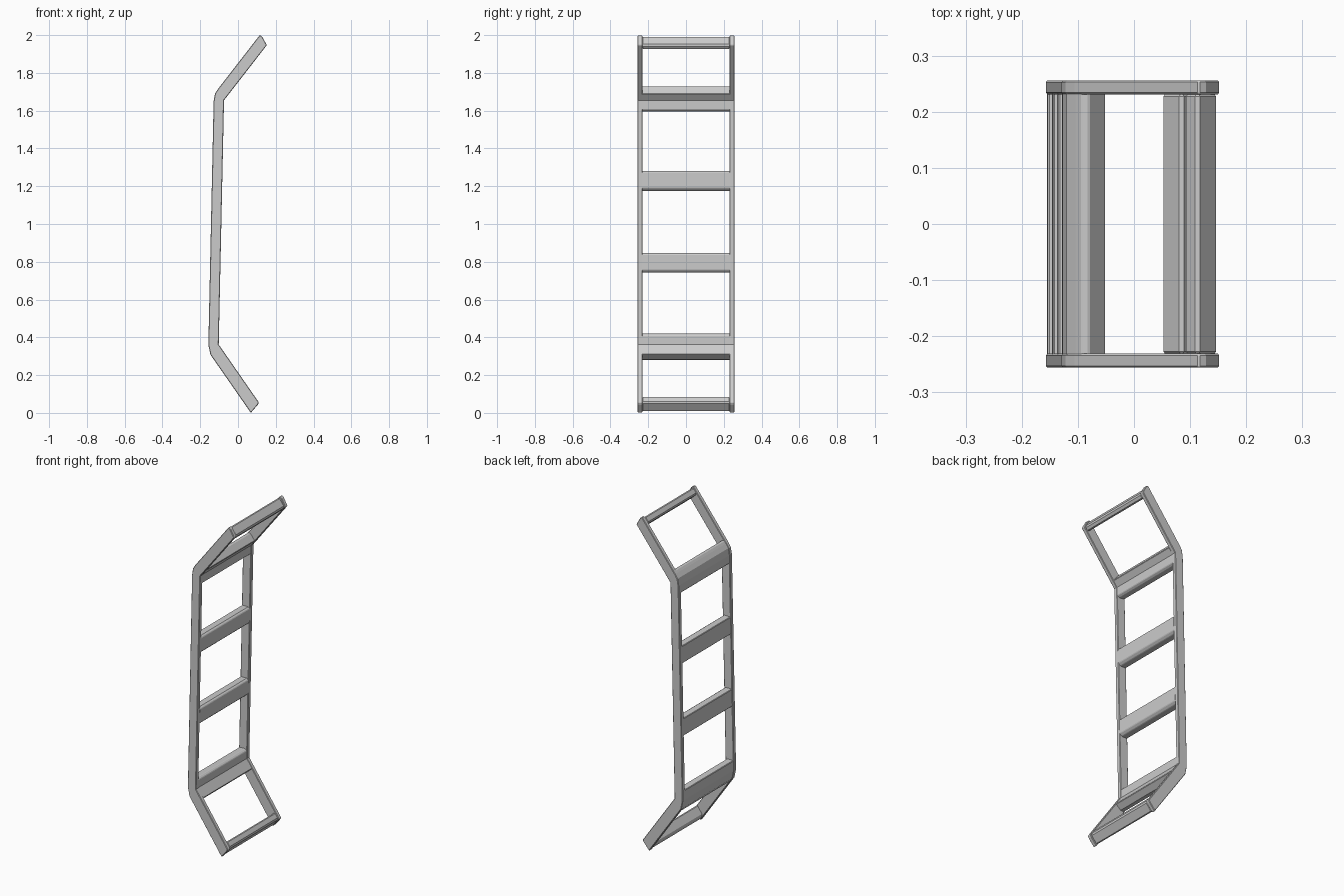
import bpy, bmesh


def prism(name, profile, y0, y1, bevel):
    """Extrude an x-z profile along y, with lightly chamfered edges."""
    bm = bmesh.new()
    face = bm.faces.new([bm.verts.new((x, y0, z)) for x, z in profile])
    ext = bmesh.ops.extrude_face_region(bm, geom=[face])
    for v in ext["geom"]:
        if isinstance(v, bmesh.types.BMVert):
            v.co.y = y1
    bmesh.ops.recalc_face_normals(bm, faces=bm.faces[:])
    mesh = bpy.data.meshes.new(name)
    bm.to_mesh(mesh)
    bm.free()
    obj = bpy.data.objects.new(name, mesh)
    bpy.context.collection.objects.link(obj)
    mod = obj.modifiers.new("chamfer", "BEVEL")
    mod.width = bevel
    mod.segments = 1
    mod.angle_limit = 0.7
    return obj


# Bent side rails
rail = [(0.115, 2.0), (0.128, 1.992), (0.153, 1.947), (-0.074, 1.655),
        (-0.102, 0.362), (0.111, 0.055), (0.104, 0.042), (0.068, 0.0),
        (-0.146, 0.308), (-0.157, 0.36), (-0.129, 1.65),
        (-0.122, 1.69), (-0.106, 1.715)]
for side, s in (("left", -1), ("right", 1)):
    prism(side + "_rail", rail, s * 0.231, s * 0.256, 0.003)

Y = 0.235

# Bars closing the two bent ends
prism("top_bar", [(0.113, 1.997), (0.151, 1.947), (0.131, 1.921), (0.088, 1.962)], -Y, Y, 0.008)
prism("bottom_bar", [(0.109, 0.055), (0.085, 0.09), (0.048, 0.036), (0.069, 0.003)], -Y, Y, 0.008)

# Wide folded rungs following the rail at each bend
prism("upper_bend_rung", [(-0.05, 1.689), (-0.076, 1.655), (-0.077, 1.605), (-0.092, 1.595),
                          (-0.128, 1.6), (-0.127, 1.65), (-0.12, 1.69), (-0.104, 1.714),
                          (-0.093, 1.728), (-0.08, 1.728)], -Y, Y, 0.003)
prism("lower_bend_rung", [(-0.068, 0.31), (-0.104, 0.362), (-0.103, 0.41), (-0.115, 0.42),
                          (-0.154, 0.418), (-0.155, 0.36), (-0.144, 0.308),
                          (-0.122, 0.28), (-0.1, 0.282)], -Y, Y, 0.003)

# Middle rungs
for i, zc in enumerate((0.795, 1.228)):
    back = -0.156 + (zc - 0.36) * 0.0217
    front = back + 0.053
    h = 0.052
    prism(f"rung_{i + 1}", [(back, zc - h), (front - 0.014, zc - h), (front, zc - h + 0.014),
                            (front + 0.001, zc + h - 0.008), (front - 0.01, zc + h),
                            (back + 0.002, zc + h)], -Y, Y, 0.003)
